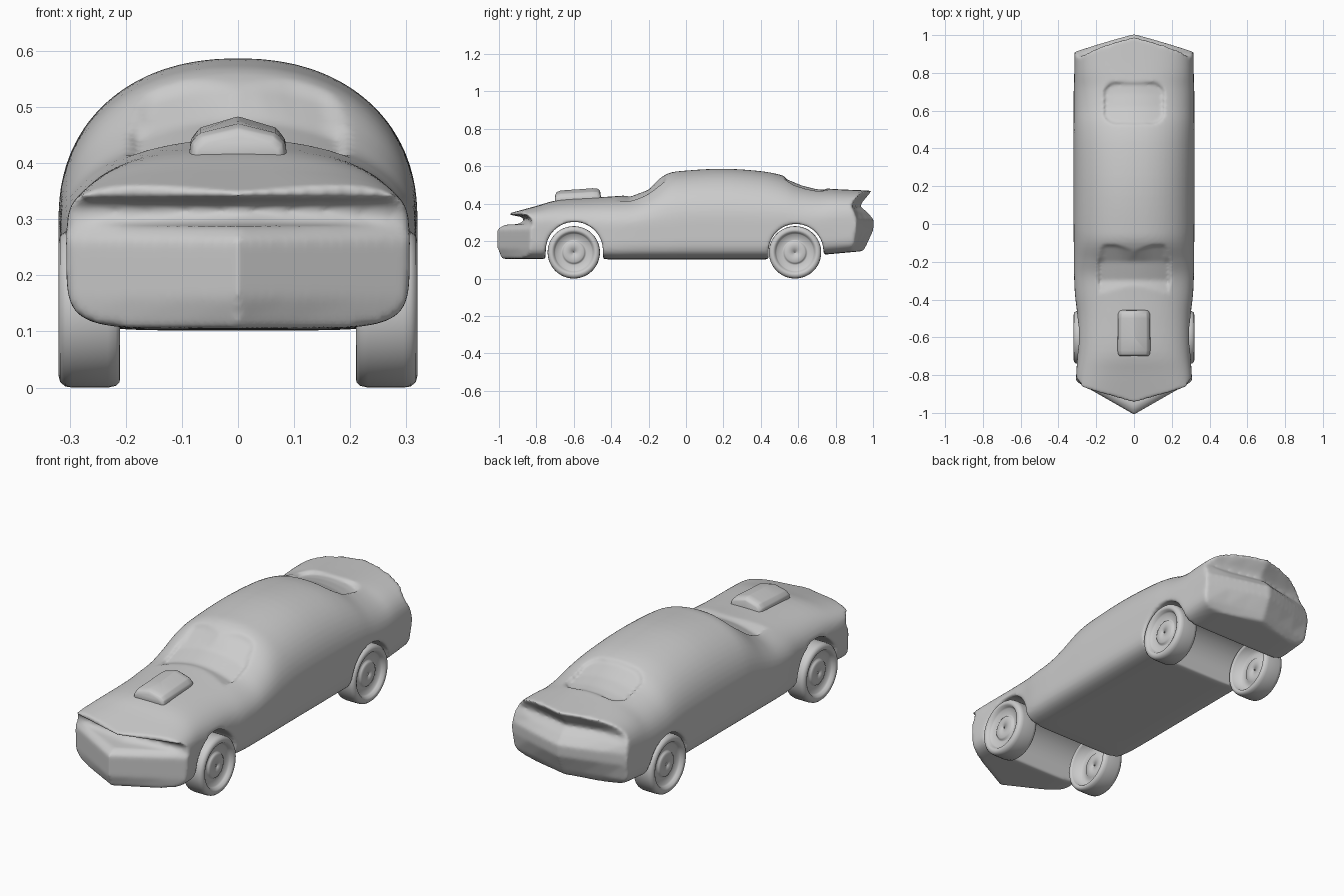
import bpy, bmesh, math

if "Cube" in bpy.data.objects:
    bpy.data.objects.remove(bpy.data.objects["Cube"])

grey = bpy.data.materials.new("plain_grey")
grey.diffuse_color = (0.6, 0.6, 0.6, 1)
grey.use_nodes = True
grey.node_tree.nodes["Principled BSDF"].inputs["Base Color"].default_value = grey.diffuse_color


def make(name, rings, cap=True, closed_path=False):
    """Skin a list of equal-length point rings into a mesh object."""
    bm = bmesh.new()
    vs = [[bm.verts.new(p) for p in r] for r in rings]
    n = len(rings[0])
    pairs = list(zip(vs, vs[1:])) + ([(vs[-1], vs[0])] if closed_path else [])
    for a, b in pairs:
        for i in range(n):
            j = (i + 1) % n
            bm.faces.new((a[i], a[j], b[j], b[i]))
    if cap:
        bm.faces.new(vs[0])
        bm.faces.new(vs[-1])
    bmesh.ops.recalc_face_normals(bm, faces=bm.faces)
    me = bpy.data.meshes.new(name)
    bm.to_mesh(me)
    bm.free()
    me.materials.append(grey)
    ob = bpy.data.objects.new(name, me)
    bpy.context.collection.objects.link(ob)
    return ob


def sgn_pow(v, p):
    return math.copysign(abs(v) ** p, v)


def catmull(a, b, c, d, t):
    return [0.5 * (2 * q + (r - p) * t + (2 * p - 5 * q + 4 * r - s) * t * t
                   + (3 * q - p - 3 * r + s) * t ** 3) for p, q, r, s in zip(a, b, c, d)]


# Body stations: y, top z, bottom z, half width, shoulder z, upper roundness
ST = [(-1.04, .325, .105, .305, .25, 5), (-.94, .350, .105, .306, .26, 4.5),
      (-.80, .388, .105, .306, .27, 3.2), (-.68, .420, .105, .299, .27, 2.6),
      (-.50, .433, .105, .299, .27, 2.4), (-.38, .440, .102, .312, .27, 2.3),
      (-.28, .452, .102, .317, .28, 2.2), (-.20, .492, .102, .318, .285, 2.2),
      (-.10, .560, .102, .319, .29, 2.2), (0, .577, .102, .32, .30, 2.2),
      (.20, .587, .102, .32, .30, 2.2), (.40, .574, .102, .32, .30, 2.2),
      (.52, .550, .102, .32, .30, 2.2), (.62, .509, .11, .319, .29, 2.3),
      (.72, .486, .125, .318, .29, 2.4), (.82, .477, .135, .316, .29, 2.8),
      (1.04, .468, .155, .314, .30, 3)]


def section(y, zt, zb, w, zs, n):
    ring = []
    for k in range(64):
        a = 2 * math.pi * k / 64
        c, s = math.cos(a), math.sin(a)
        e = n if s >= 0 else 6
        h = zt - zs if s >= 0 else zs - zb
        ring.append((w * sgn_pow(c, 2 / e), y, zs + h * sgn_pow(s, 2 / e)))
    return ring


rings = []
for i in range(len(ST) - 1):
    q = [ST[max(i - 1, 0)], ST[i], ST[i + 1], ST[min(i + 2, len(ST) - 1)]]
    rings += [section(*catmull(*q, k / 4)) for k in range(4)]
rings.append(section(*ST[-1]))
body = make("car_body", rings)


def cut(name, profile, xs):
    """Cutter swept across x; profile(x) gives (y, z) points."""
    ob = make(name, [[(x, y, z) for y, z in profile(x)] for x in xs])
    ob.hide_render = True
    ob.hide_viewport = True
    m = body.modifiers.new(name, "BOOLEAN")
    m.operation = "DIFFERENCE"
    m.solver = "EXACT"
    m.object = ob


def span(w, n):
    return [w * (2 * k / n - 1) for k in range(n + 1)]


# Pointed nose with a slot under the bonnet lip: y, z, sweep back per x
NOSE = [(-1.2, .05, 0), (-.975, .09, .5), (-.99, .115, .53), (-1.008, .16, .57),
        (-1.008, .265, .57), (-.975, .287, .52), (-.9, .291, .25), (-.862, .31, .13),
        (-.875, .328, .15), (-.945, .341, .29), (-.945, .37, .29), (-1.2, .40, 0)]
cut("nose_cutter", lambda x: [(y + s * abs(x), z) for y, z, s in NOSE], span(.4, 8))

# Pointed tail with a raised spoiler lip, hollow fading out to the sides
TAIL = [(1.2, .55), (.99, .55), (.99, .462), (.945, .41), (.933, .385), (.97, .355),
        (1.005, .315), (1.003, .26), (.967, .18), (.935, .12), (1.2, .05)]


def tail(x):
    f = min(1, abs(x) / .31) ** 2 * .6
    return [(y if y > 1.1 else y + (.985 - y) * f * (z > .17) - .26 * abs(x), z)
            for y, z in TAIL]


cut("tail_cutter", tail, span(.4, 8))


# Wheel channels running right through the body
def arch(y0, z0, r):
    pts = [(y0 + r * math.cos(math.pi * k / 24), z0 + r * math.sin(math.pi * k / 24))
           for k in range(25)]
    return pts + [(y0 - r, -.1), (y0 + r, -.1)]


cut("front_arch_cutter", lambda x: arch(-.597, .15, .153), (-.5, .5))
cut("rear_arch_cutter", lambda x: arch(.588, .145, .147), (-.5, .5))

# Windscreen recess: notched in the middle of its upper edge
SCREEN = [(-.105, .56), (-.12, .535), (-.2, .474), (-.3, .437), (-.4, .46)]


def screen(x):
    d = 1.1 * x * x
    fwd = .022 * max(0, 1 - abs(x) / .1) + .03 * max(0, abs(x) - .16) / .03
    top = [(y - (fwd if y > -.15 else 0), z - d) for y, z in SCREEN]
    return [(top[0][0], .75)] + top + [(-.4, .75)]


cut("windscreen_cutter", screen, span(.19, 12))

# Rear window recess with rounded corners
REAR = [(.53, .534), (.62, .497), (.69, .479), (.75, .472)]


def rear(x):
    e = max(0, abs(x) - .1) / .06
    sq = 1 - .35 * e * e
    pts = [(.64 + (y - .64) * sq, z + (.64 - y) * (1 - sq) * -.35 - 1.15 * x * x) for y, z in REAR]
    return [(pts[0][0], .75)] + pts + [(pts[-1][0], .75)]


cut("rear_window_cutter", rear, span(.16, 12))

# Melt everything into one soft skin
m = body.modifiers.new("skin", "REMESH")
m.mode = "VOXEL"
m.voxel_size = 0.009
m.use_smooth_shade = True
m = body.modifiers.new("soften", "SMOOTH")
m.factor = 0.5
m.iterations = 7

# Bonnet scoop with a gabled top
SC = [(-.088, .41), (-.084, .442), (-.068, .462), (0, .482), (.068, .462), (.084, .442), (.088, .41)]
scoop = make("bonnet_scoop", [[(x * w, y, .41 + (z - .41) * h) for x, z in SC] for y, w, h in
                              [(-.70, .86, .5), (-.692, .95, .72), (-.67, 1, .84), (-.6, 1, .91),
                               (-.5, 1, 1.02), (-.475, .98, 1), (-.46, .9, .85), (-.455, .82, .4)]])
m = scoop.modifiers.new("round", "BEVEL")
m.width = 0.004
m.segments = 2
for p in scoop.data.polygons:
    p.use_smooth = True

# Wheel lathe profile: radius, x outward from the wheel's inner edge
W = [(.001, .094), (.052, .094), (.059, .09), (.063, .083), (.068, .083), (.098, .088),
     (.103, .094), (.109, .106), (.118, .11), (.13, .107), (.138, .098), (.14, .085),
     (.14, .022), (.137, .008), (.13, .001), (.12, 0), (.114, .006), (.108, .05),
     (.07, .056), (.06, .045), (.001, .045)]
SEG = 48
wheel = make("wheel_template", [[(x, r * math.cos(2 * math.pi * k / SEG), r * math.sin(2 * math.pi * k / SEG))
                                 for r, x in W] for k in range(SEG)], cap=False, closed_path=True)
for p in wheel.data.polygons:
    p.use_smooth = True
mesh = wheel.data
bpy.data.objects.remove(wheel)
for end, y in (("front", -.6), ("rear", .583)):
    for side, s in (("right", 1), ("left", -1)):
        ob = bpy.data.objects.new(f"{end}_{side}_wheel", mesh)
        bpy.context.collection.objects.link(ob)
        ob.location = (s * .21, y, .14)
        ob.rotation_euler.z = 0 if s > 0 else math.pi
